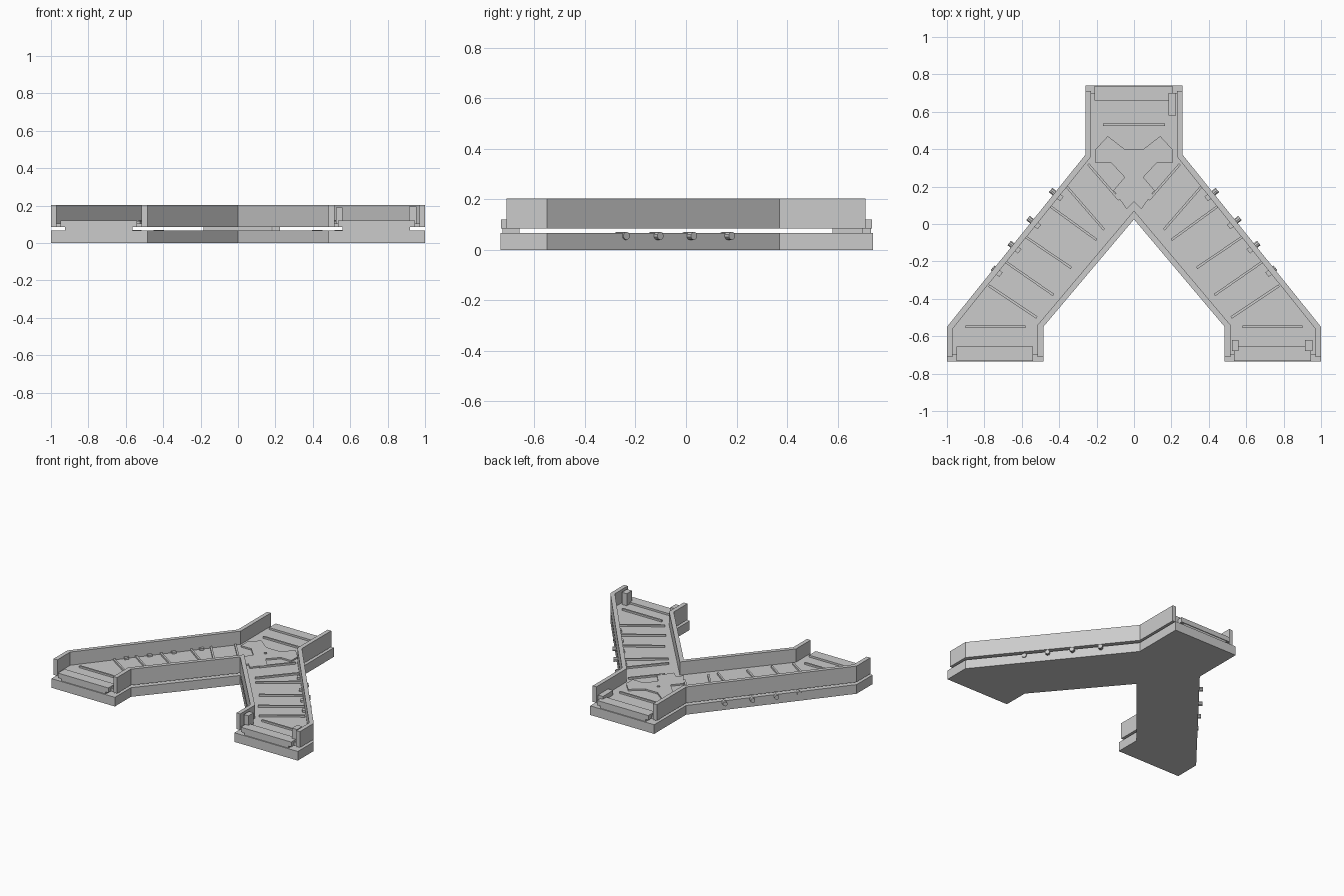
import bpy, bmesh, math
from mathutils import Vector

if "Cube" in bpy.data.objects:
    bpy.data.objects.remove(bpy.data.objects["Cube"])


def prism(name, pts, z0, z1):
    """Extrude a flat outline from z0 to z1."""
    bm = bmesh.new()
    face = bm.faces.new([bm.verts.new((x, y, z0)) for x, y in pts])
    ext = bmesh.ops.extrude_face_region(bm, geom=[face])
    top = [v for v in ext["geom"] if isinstance(v, bmesh.types.BMVert)]
    bmesh.ops.translate(bm, verts=top, vec=(0, 0, z1 - z0))
    bmesh.ops.recalc_face_normals(bm, faces=bm.faces)
    me = bpy.data.meshes.new(name)
    bm.to_mesh(me)
    bm.free()
    ob = bpy.data.objects.new(name, me)
    bpy.context.collection.objects.link(ob)
    return ob


def box(name, x0, x1, y0, y1, z0, z1):
    return prism(name, [(x0, y0), (x1, y0), (x1, y1), (x0, y1)], z0, z1)


def offset(path, d):
    """Mitred offset of an open path, positive to its left."""
    p = [Vector(q) for q in path]
    nrm = []
    for a, b in zip(p, p[1:]):
        t = (b - a).normalized()
        nrm.append(Vector((-t.y, t.x)))
    out = []
    for i, q in enumerate(p):
        n0, n1 = nrm[max(i - 1, 0)], nrm[min(i, len(nrm) - 1)]
        out.append(q + (n0 + n1) * (d / (1 + n0.dot(n1))))
    return [tuple(q) for q in out]


def strip(name, path, d0, d1, z0, z1):
    return prism(name, offset(path, d0) + offset(path, d1)[::-1], z0, z1)


def bar(name, a, b, w, z0, z1):
    return strip(name, [a, b], -w / 2, w / 2, z0, z1)


def mirror(pts):
    return [(-x, y) for x, y in pts]


# Forked base slab
half = [(0.26, 0.74), (0.26, 0.37), (1, -0.55), (1, -0.735),
        (0.485, -0.735), (0.485, -0.55)]
prism("base_slab", half + [(0, 0.025)] + mirror(half[::-1]), 0, 0.067)

# Side walls held just above the slab
outer = [(0.26, 0.71), (0.26, 0.37), (1, -0.55), (1, -0.71)]
inner = [(0.485, -0.71), (0.485, -0.55), (0, 0.025), (-0.485, -0.55), (-0.485, -0.71)]
walls = {"right_wall": (outer, -1), "left_wall": (mirror(outer), 1), "inner_wall": (inner, -1)}
for name, (path, s) in walls.items():
    strip(name, path, 0, 0.03 * s, 0.085, 0.203)

# Raised deck between the walls
dk = [(0.23, 0.70), (0.23, 0.36), (0.97, -0.56), (0.97, -0.70),
      (0.515, -0.70), (0.515, -0.54)]
prism("deck", dk + [(0, 0.07)] + mirror(dk[::-1]), 0.085, 0.106)

# Deck ribs on both branches
ribs = [((0.90, -0.55), (0.58, -0.55)), ((0.775, -0.33), (0.52, -0.50)),
        ((0.69, -0.20), (0.43, -0.38)), ((0.60, -0.055), (0.335, -0.235)),
        ((0.455, 0.10), (0.20, -0.085)), ((0.36, 0.20), (0.16, -0.03)),
        ((0.245, 0.32), (0.08, 0.13))]
for s in (-1, 1):
    for i, (a, b) in enumerate(ribs):
        bar(f"deck_rib_{s}_{i}", (a[0] * s, a[1]), (b[0] * s, b[1]), 0.013, 0.10, 0.119)
bar("back_deck_rib", (-0.165, 0.53), (0.165, 0.53), 0.013, 0.10, 0.119)

# Junction plate where the branches meet
plate = [(0.05, 0.40), (0.14, 0.47), (0.205, 0.40), (0.205, 0.325),
         (0.12, 0.325), (0.05, 0.25), (0.11, 0.18), (0.04, 0.08)]
prism("junction_plate", plate + [(0, 0.12)] + mirror(plate[::-1]), 0.10, 0.117)
bpy.ops.mesh.primitive_cylinder_add(vertices=8, radius=0.01, depth=0.014, location=(0, 0.32, 0.116))
bpy.context.object.name = "junction_stud"

# Sills at the three ends, each a slab on a narrower foot
for name, x0, x1, y0, y1 in [("back", -0.21, 0.205, 0.66, 0.737),
                             ("left", -0.95, -0.54, -0.732, -0.655),
                             ("right", 0.535, 0.945, -0.732, -0.655)]:
    box(name + "_sill", x0, x1, y0, y1, 0.085, 0.12)
    box(name + "_sill_foot", x0 + 0.025, x1 - 0.025, y0 + 0.005, y1 - 0.005, 0.06, 0.09)

# End posts
box("right_post_inner", 0.523, 0.56, -0.68, -0.62, 0.10, 0.19)
box("right_post_outer", 0.915, 0.955, -0.68, -0.62, 0.10, 0.195)
box("back_post", 0.185, 0.225, 0.58, 0.70, 0.06, 0.14)

# Pipe stubs outside the base and brackets inside the outer walls
n = Vector((0.92, 0.74, 0)).normalized()
for s in (-1, 1):
    d = Vector((n.x * s, n.y, 0))
    for i, (y, out) in enumerate([(0.165, 0.027), (0.015, 0.027), (-0.115, 0.022), (-0.24, 0.008)]):
        p = Vector(((0.26 + (0.37 - y) * 0.804) * s, y, 0.055))
        bpy.ops.mesh.primitive_cylinder_add(
            vertices=10, radius=0.016, depth=0.06,
            location=p + d * (out - 0.03), rotation=d.to_track_quat('Z', 'Y').to_euler())
        bpy.context.object.name = f"pipe_stub_{s}_{i}"
        a, b = p - d * 0.025, p - d * 0.05
        bar(f"wall_bracket_{s}_{i}", (a.x, a.y), (b.x, b.y), 0.03, 0.09, 0.12)
